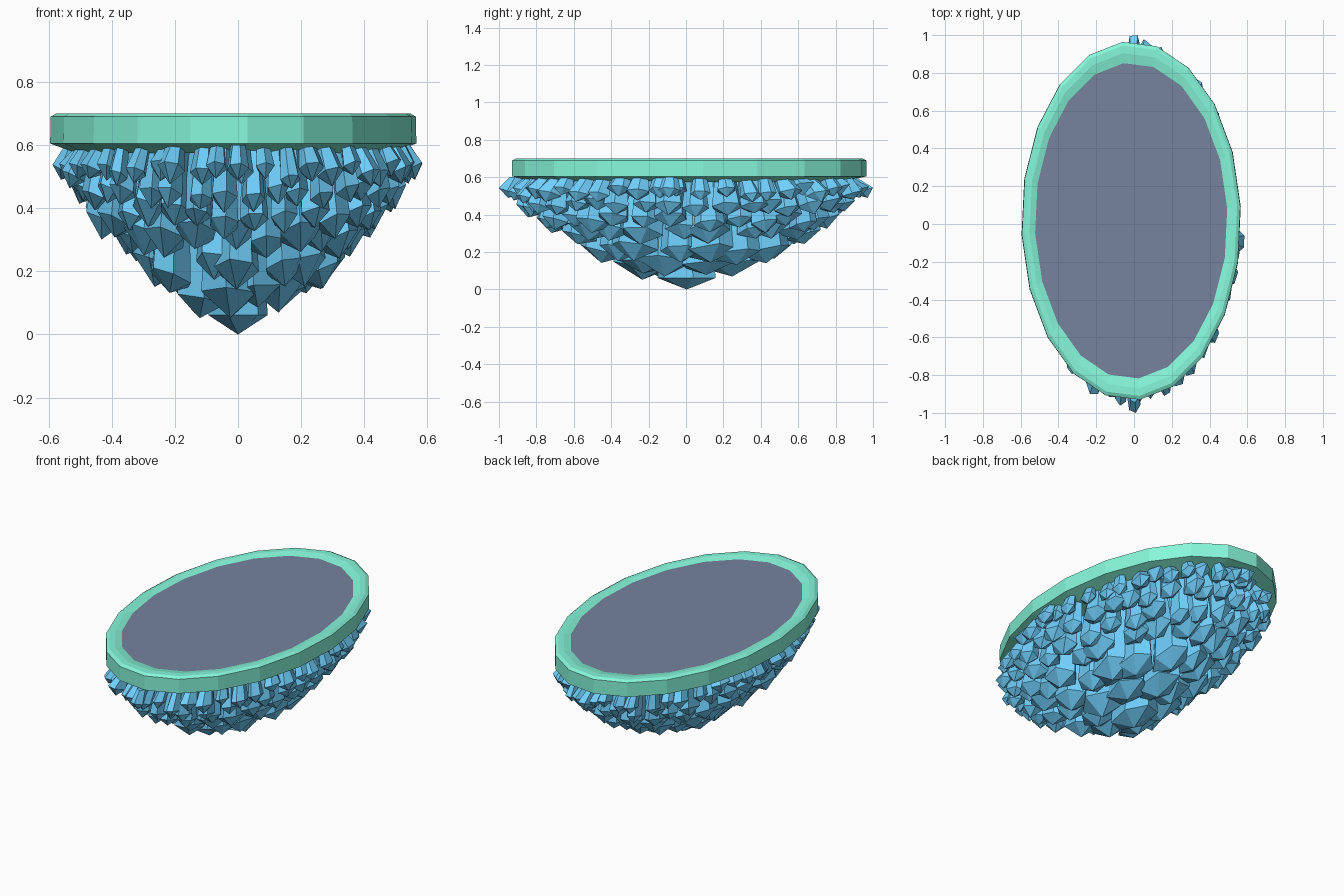
import bpy, bmesh, math, random
from mathutils import Vector

if "Cube" in bpy.data.objects:
    bpy.data.objects.remove(bpy.data.objects["Cube"])

random.seed(11)
SIDES = 20
SQUASH = 0.6          # ellipse: x is narrower than y
PHASE = math.radians(4.5)


def material(name, colour):
    m = bpy.data.materials.new(name)
    m.diffuse_color = (*colour, 1)
    m.use_nodes = True
    m.node_tree.nodes["Principled BSDF"].inputs["Base Color"].default_value = m.diffuse_color
    return m


def finish(bm, name, mat):
    bmesh.ops.recalc_face_normals(bm, faces=bm.faces)
    me = bpy.data.meshes.new(name)
    bm.to_mesh(me)
    bm.free()
    me.materials.append(mat)
    ob = bpy.data.objects.new(name, me)
    bpy.context.collection.objects.link(ob)
    return ob


def bridge(bm, a, b):
    n = len(a)
    for i in range(n):
        bm.faces.new((a[i], a[(i + 1) % n], b[(i + 1) % n], b[i]))


def oval(bm, rx, ry, z):
    return [bm.verts.new((-0.015 + rx * math.cos(PHASE + math.tau * i / SIDES),
                          0.017 + ry * math.sin(PHASE + math.tau * i / SIDES), z))
            for i in range(SIDES)]


mint = material("mint", (0.24, 0.93, 0.70))
blue = material("crystal_blue", (0.16, 0.62, 0.96))
slate = material("slate", (0.18, 0.23, 0.34))

# Rim: faceted oval band with bevelled top and undercut bottom
bm = bmesh.new()
profile = [(0.50, 0.83, 0.575), (0.582, 0.95, 0.605), (0.58, 0.95, 0.69),
           (0.563, 0.93, 0.70), (0.54, 0.89, 0.70), (0.51, 0.837, 0.69)]
rings = [oval(bm, *p) for p in profile]
for a, b in zip(rings, rings[1:]):
    bridge(bm, a, b)
bm.faces.new(rings[0])
finish(bm, "platform_rim", mint)

# Flat top surface inside the rim
bm = bmesh.new()
bm.faces.new(oval(bm, 0.51, 0.837, 0.69))
finish(bm, "platform_top", slate)


def crystal(bm, r, ang, tip_z, size, blunt=0.55):
    """Hanging shard: narrow root, wider shoulder, pointed tip, leaning outward."""
    n = random.choice((5, 6))
    spin = random.random() * math.tau
    out = Vector((math.cos(ang), math.sin(ang), 0))
    lean = 0.06 * r * random.uniform(0.5, 1.5)
    shoulder_z = tip_z + size * blunt * random.uniform(0.85, 1.25)

    def point(centre, rad, a, z):
        x = centre.x + rad * math.cos(a)
        y = centre.y + rad * math.sin(a)
        return bm.verts.new((x * SQUASH, y, z))

    def loop(centre, rad, z, tilt):
        # outward-facing corners sit higher so the shard follows the bowl
        return [point(centre, rad, spin + math.tau * i / n,
                      z + tilt * math.cos(spin + math.tau * i / n - ang)
                      + random.uniform(-0.1, 0.1) * tilt) for i in range(n)]

    top = loop(out * (r - lean), size * 0.68, 0.60, 0)
    mid = loop(out * r, size, shoulder_z, size * 0.3 * min(1, r * 2))
    tip = point(out * (r + lean * 0.3), 0, 0, tip_z)
    bridge(bm, top, mid)
    bm.faces.new(top)
    for i in range(n):
        bm.faces.new((mid[i], mid[(i + 1) % n], tip))


# Crystals: rings that get shorter and smaller toward the edge
bm = bmesh.new()
crystal(bm, 0, 0, 0.0, 0.16, 0.33)
for r, count, tip_z, size in [(0.25, 8, 0.055, 0.14), (0.44, 14, 0.14, 0.125),
                              (0.59, 20, 0.24, 0.11), (0.71, 28, 0.31, 0.09),
                              (0.81, 36, 0.39, 0.076), (0.885, 46, 0.47, 0.064)]:
    start = random.random()
    for i in range(count):
        a = math.tau * (i + start + random.uniform(-0.25, 0.25)) / count
        crystal(bm, r + random.uniform(-0.025, 0.02), a,
                tip_z + random.uniform(-0.01, 0.035), size * random.uniform(0.8, 1.15),
                0.4 + 0.2 * r)
# Four end shards that set the full length and width
for i in range(4):
    crystal(bm, 0.925, i * math.pi / 2 - 0.1 * (i % 2 == 0), 0.49, 0.06)
ob = finish(bm, "hanging_crystals", blue)
# Fit the cluster exactly to the 2 unit length
ys = [v.co.y for v in ob.data.vertices]
k, mid_y = 2 / (max(ys) - min(ys)), (max(ys) + min(ys)) / 2
for v in ob.data.vertices:
    v.co.y = (v.co.y - mid_y) * k
